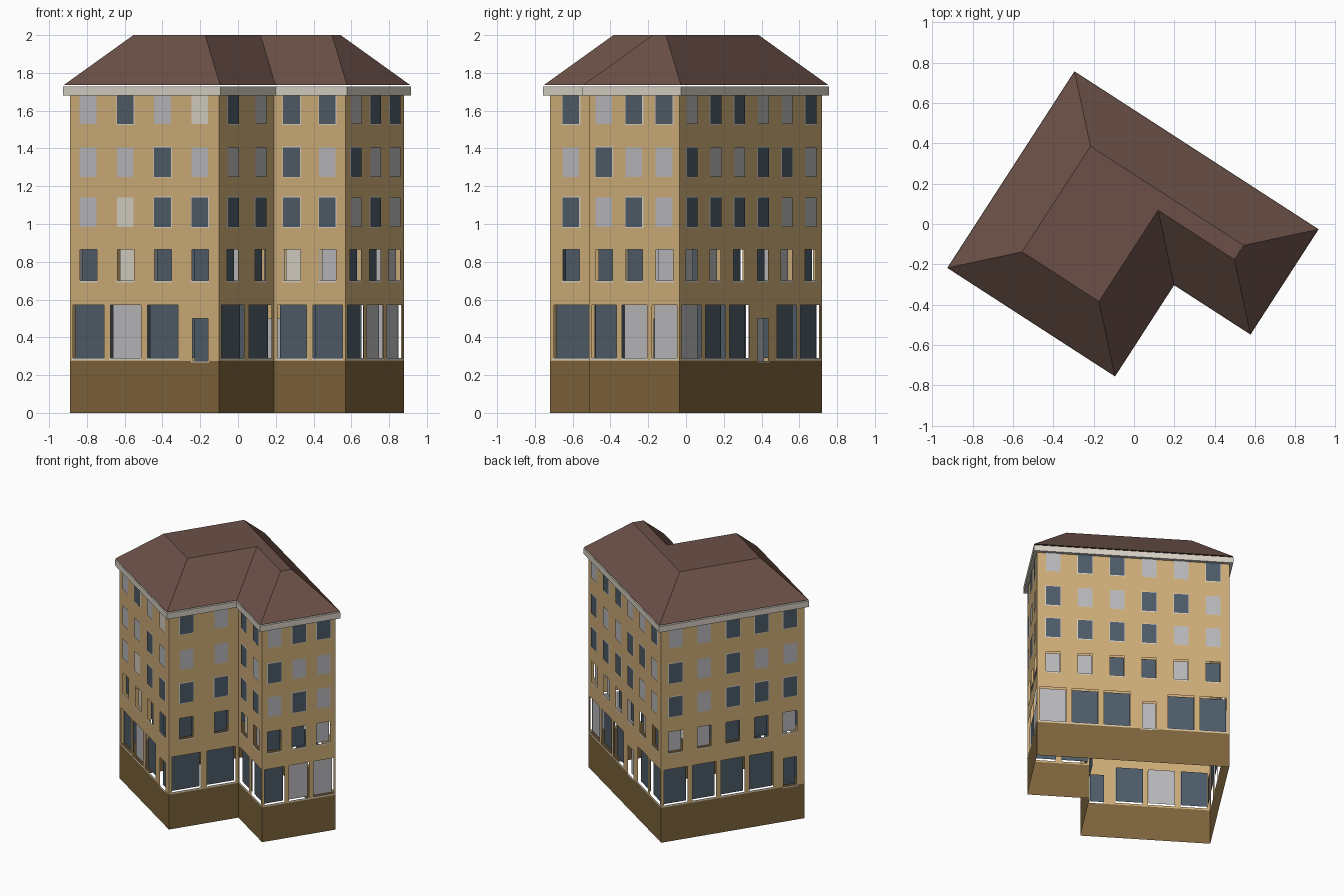
import bpy, math
from mathutils import Vector

if "Cube" in bpy.data.objects:
    bpy.data.objects.remove(bpy.data.objects["Cube"])

# Footprint: an L in its own frame, turned about the vertical axis
ANG = math.radians(-32.9)
U = Vector((math.cos(ANG), math.sin(ANG), 0))
V = Vector((-U.y, U.x, 0))
ORIGIN = Vector((-0.89, -0.21, 0))
PLAN = [(0, 0), (.939, 0), (.939, .539), (1.39, .539), (1.39, 1.109), (0, 1.109)]


def outline(off, z):
    """Footprint corners moved outwards by off, at height z."""
    pts, n = [], len(PLAN)
    for i in range(n):
        p, a, b = Vector(PLAN[i]), Vector(PLAN[i - 1]), Vector(PLAN[(i + 1) % n])
        d1, d2 = (p - a).normalized(), (b - p).normalized()
        q = p + off * Vector((d1.y + d2.y, -d1.x - d2.x))
        pts.append(ORIGIN + U * q.x + V * q.y + Vector((0, 0, z)))
    return pts


def material(name, rgb):
    m = bpy.data.materials.new(name)
    m.diffuse_color = (*rgb, 1)
    m.use_nodes = True
    m.node_tree.nodes["Principled BSDF"].inputs["Base Color"].default_value = m.diffuse_color
    return m


TAN = material("tan_plaster", (.62, .42, .19))
BROWN = material("brown_plinth", (.205, .127, .045))
ROOF = material("red_brown_roof", (.147, .081, .064))
GLASS = material("slate_glass", (.076, .107, .138))
GREY = material("pale_grey_blind", (.485, .485, .50))
CREAM = material("cream_trim", (.68, .63, .55))


def make(name, polys, mat):
    """Object from a list of polygons, each a list of points."""
    verts, faces = [], []
    for p in polys:
        faces.append(range(len(verts), len(verts) + len(p)))
        verts += [tuple(v) for v in p]
    me = bpy.data.meshes.new(name)
    me.from_pydata(verts, [], [list(f) for f in faces])
    me.materials.append(mat)
    me.update()
    ob = bpy.data.objects.new(name, me)
    bpy.context.collection.objects.link(ob)
    return ob


def band(lo, hi):
    n = len(lo)
    return [[lo[i], lo[(i + 1) % n], hi[(i + 1) % n], hi[i]] for i in range(n)]


# Plinth, cornice and hipped roof with a flat top
make("plinth", band(outline(0, 0), outline(0, .275)), BROWN)
make("cornice", band(outline(0, 1.68), outline(.026, 1.68))
     + band(outline(.026, 1.68), outline(.026, 1.727))
     + band(outline(.026, 1.727), outline(0, 1.727)), CREAM)
eave, top = outline(.024, 1.735), outline(-.243, 2.0)
make("roof", band(eave, top) + [top, eave[::-1]], ROOF)

# Window kinds per wall, top floor first: D dark, G grey, C cream
WINDOWS = [
    ["GDGC", "GGDG", "GCDD", "DCDD", "DGDD"],
    ["DG", "GG", "DD", "DD", "DD"],
    ["DD", "DG", "DD", "CG", "DD"],
    ["GDD", "DGG", "GDG", "DDG", "DGG"],
    ["GDDGGD", "DGGDDG", "DDDDGG", "GGDDGD", "GDDGDD"],
    ["GGDDD", "DGDGG", "DGDDD", "GGDDG", "DDDDD"],
]
DOORS = {(0, 3), (4, 3), (5, 4)}
ROWS = [(1.53, 1.68), (1.25, 1.405), (.985, 1.14), (.70, .865), (.29, .57)]
RECESS = .024

walls, sills, frames = [], [], []
panes = {"D": [], "G": [], "C": []}
base = outline(0, 0)
for w, rows in enumerate(WINDOWS):
    a, b = base[w], base[(w + 1) % 6]
    run = (b - a).normalized()
    nor = Vector((run.y, -run.x, 0))
    cell = (b - a).length / len(rows[0])

    def rect(x0, x1, z0, z1, out=0.0):
        return [a + run * x + nor * out + Vector((0, 0, z))
                for x, z in ((x0, z0), (x1, z0), (x1, z1), (x0, z1))]

    for c in range(len(rows[0])):
        l, r, mid = c * cell, (c + 1) * cell, (c + .5) * cell
        z = .275
        for row in range(4, -1, -1):
            z0, z1 = ROWS[row]
            half = .0525
            if row == 4:
                half = .41 * cell
                if (w, c) in DOORS:
                    z0, z1, half = .276, .50, .05
            x0, x1 = mid - half, mid + half
            deep = row >= 3
            kind = rows[row][c]
            # Lower two floors: opening in the wall with a set-back pane
            if deep:
                walls += [rect(l, r, z, z0), rect(l, x0, z0, z1), rect(x1, r, z0, z1)]
                sills.append(rect(x0 - .006, x1 + .006, z0 - .010, z0, .003))
                z = z1
            out = -RECESS if deep else .005
            panes[kind].append(rect(x0, x1, z0, z1, out))
            if kind == "D" and not deep:
                e = .005
                frames.append(rect(x0 - e, x1 + e, z0 - e, min(z1 + e, 1.68), .002))
        walls.append(rect(l, r, z, 1.725))

make("walls", walls, TAN)
make("window_sills", sills, CREAM)
make("window_frames", frames, CREAM)
make("dark_windows", panes["D"], GLASS)
make("grey_windows", panes["G"], GREY)
make("cream_windows", panes["C"], CREAM)
